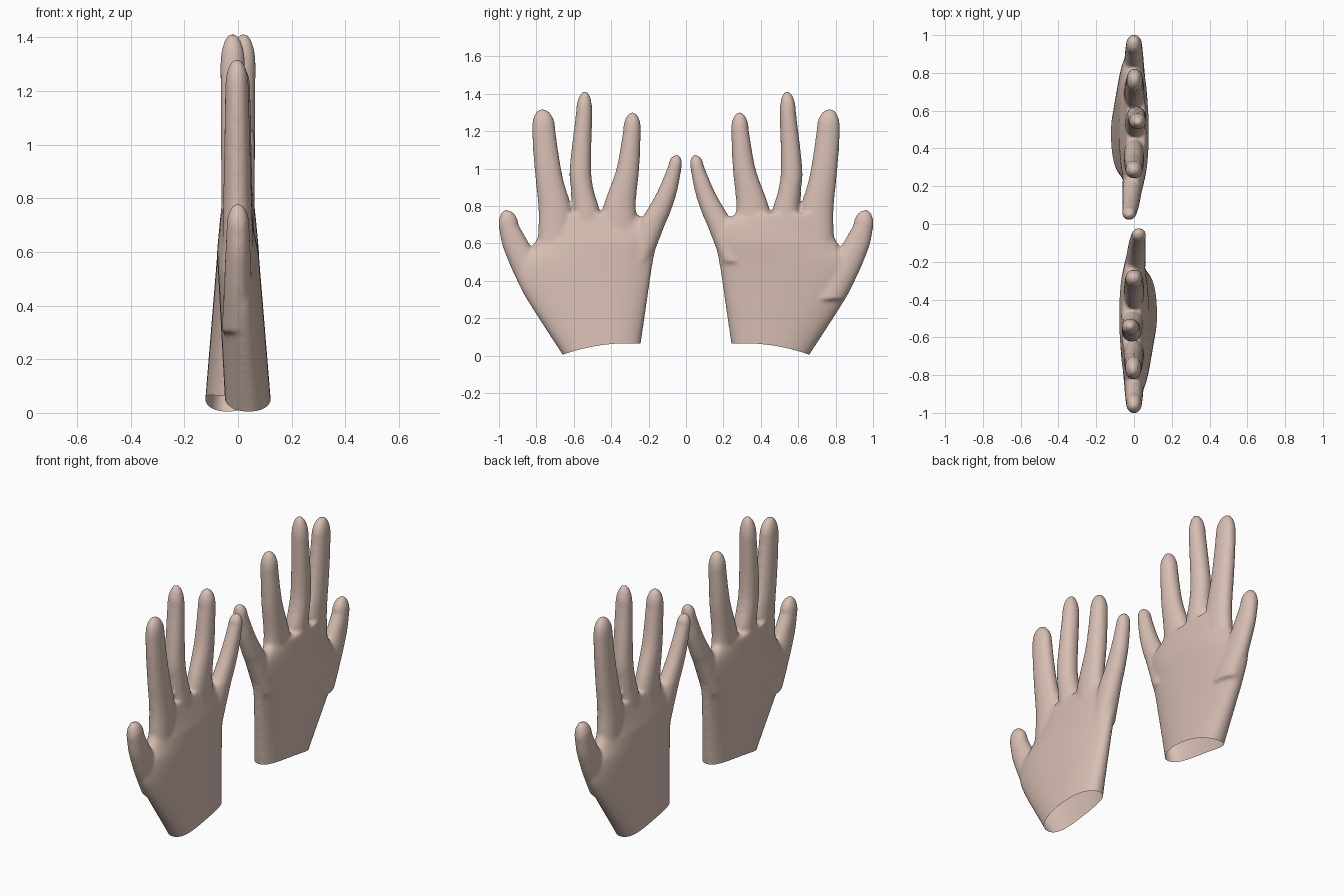
import bpy, bmesh, math
from mathutils import Matrix

if "Cube" in bpy.data.objects:
    bpy.data.objects.remove(bpy.data.objects["Cube"])

skin = bpy.data.materials.new("glove_fabric")
skin.diffuse_color = (0.68, 0.52, 0.45, 1)
skin.use_nodes = True
skin.node_tree.nodes["Principled BSDF"].inputs["Base Color"].default_value = skin.diffuse_color


def catmull(a, b, c, d, t):
    return tuple(.5 * (2*q + (r - p)*t + (2*p - 5*q + 4*r - s)*t*t + (3*q - p - 3*r + s)*t**3)
                 for p, q, r, s in zip(a, b, c, d))


def refine(rows, sub=6):
    """Smooth curve through the given rows."""
    last = len(rows) - 1
    fine = [catmull(rows[max(i-1, 0)], rows[i], rows[i+1], rows[min(i+2, last)], k / sub)
            for i in range(last) for k in range(sub)]
    return fine + [rows[-1]]


def loft(bm, sections, power, n=48):
    """Closed loft through rounded horizontal sections (z, y centre, y radius, x centre, x radius)."""
    rings = []
    for z, yc, ry, xc, rx in sections:
        ring = []
        for j in range(n):
            a = 2 * math.pi * j / n
            c, s = math.cos(a), math.sin(a)
            u = math.copysign(abs(c) ** (2 / power), c)
            v = math.copysign(abs(s) ** (2 / power), s)
            ring.append(bm.verts.new((xc + v*rx, yc + u*ry, z)))
        rings.append(ring)
    for a, b in zip(rings, rings[1:]):
        for j in range(n):
            bm.faces.new((a[j], a[(j+1) % n], b[(j+1) % n], b[j]))
    bm.faces.new(rings[0][::-1])
    bm.faces.new(rings[-1])


def palm(bm, rows):
    """Palm from rows (z, y_min, y_max); thick at the wrist, thinner towards the fingers."""
    out = []
    for z, y0, y1 in refine(rows):
        pinch = max(0, z - .6) * .15
        x0, x1 = -.126 + .082*z + pinch, .046 + .054*z - pinch
        out.append((z, (y0+y1)/2, (y1-y0)/2, (x0+x1)/2, (x1-x0)/2))
    loft(bm, out, 2.3)


def finger(bm, rows, tip_y, tip_z, tip_x, depth):
    """Finger from rows (z, y_min, y_max) with a rounded tip; its axis drifts in x towards the tip."""
    z_start, z_end = rows[0][0], rows[-1][0]
    out = []
    for z, y0, y1 in refine(rows):
        t = (z - z_start) / (z_end - z_start)
        out.append((z, (y0+y1)/2, (y1-y0)/2, tip_x * t, .06 + (depth - .06) * t))
    z, yc, ry, xc, rx = out[-1]
    for k in range(1, 9):
        a = math.radians(10 * k)
        s, c = math.sin(a), math.cos(a)
        out.append((z + (tip_z - z)*s, yc + (tip_y - yc)*(1 - c), ry*c, xc, rx*c))
    loft(bm, out, 2.1)


def cuff(y):
    """Height of the curved wrist opening."""
    t = (min(max(y, .2), .7) - .245) / .415
    return .064 + .028 * t - .087 * t * t


# Palm and fingers fused into one skin
bm = bmesh.new()
palm(bm, [(-.12, .255, .585), (0, .25, .657), (.3, .207, .85), (.43, .188, .91),
          (.51, .175, .9), (.57, .163, .835), (.64, .155, .79), (.7, .175, .782), (.76, .27, .76)])
# little, ring, middle, index finger and thumb
finger(bm, [(.5, .19, .32), (.7, .112, .258), (.76, .086, .22), (.88, .047, .152), (1.02, .021, .093)],
       .045, 1.075, -.025, .038)
finger(bm, [(.5, .25, .45), (.72, .262, .456), (.82, .268, .436), (1, .25, .372), (1.21, .241, .335)],
       .285, 1.303, 0, .046)
finger(bm, [(.5, .46, .6), (.75, .459, .604), (.88, .492, .614), (1, .507, .622), (1.3, .501, .588)],
       .537, 1.416, .02, .046)
finger(bm, [(.5, .62, .8), (.75, .61, .788), (.95, .658, .805), (1.1, .684, .818), (1.22, .7, .823)],
       .772, 1.32, .004, .043)
finger(bm, [(.3, .66, .85), (.43, .73, .917), (.52, .79, .956), (.6, .838, .985), (.7, .896, 1.003)],
       .965, .781, 0, .042)
bmesh.ops.recalc_face_normals(bm, faces=bm.faces)
mesh = bpy.data.meshes.new("glove")
bm.to_mesh(mesh)
glove = bpy.data.objects.new("glove_right", mesh)
bpy.context.collection.objects.link(glove)
rm = glove.modifiers.new("fuse", 'REMESH')
rm.mode = 'VOXEL'
rm.voxel_size = .0095
sm = glove.modifiers.new("soften", 'SMOOTH')
sm.factor = .5
sm.iterations = 9
fused = bpy.data.meshes.new_from_object(glove.evaluated_get(bpy.context.evaluated_depsgraph_get()))
glove.modifiers.clear()

# Open wrist: straighten the cuff line, cut, then bend it back
bm.clear()
bm.from_mesh(fused)
for v in bm.verts:
    v.co.z -= cuff(v.co.y)
bmesh.ops.bisect_plane(bm, geom=bm.verts[:] + bm.edges[:] + bm.faces[:],
                       plane_co=(0, 0, 0), plane_no=(0, 0, 1), clear_inner=True)
for v in bm.verts:
    v.co.z += cuff(v.co.y)
for f in bm.faces:
    f.smooth = True
bm.to_mesh(fused)
bm.free()
fused.materials.clear()
fused.materials.append(skin)
glove.data = fused

# Second glove: half turn about the vertical axis
other = bpy.data.objects.new("glove_left", fused.copy())
other.data.transform(Matrix.Rotation(math.pi, 4, 'Z'))
bpy.context.collection.objects.link(other)
